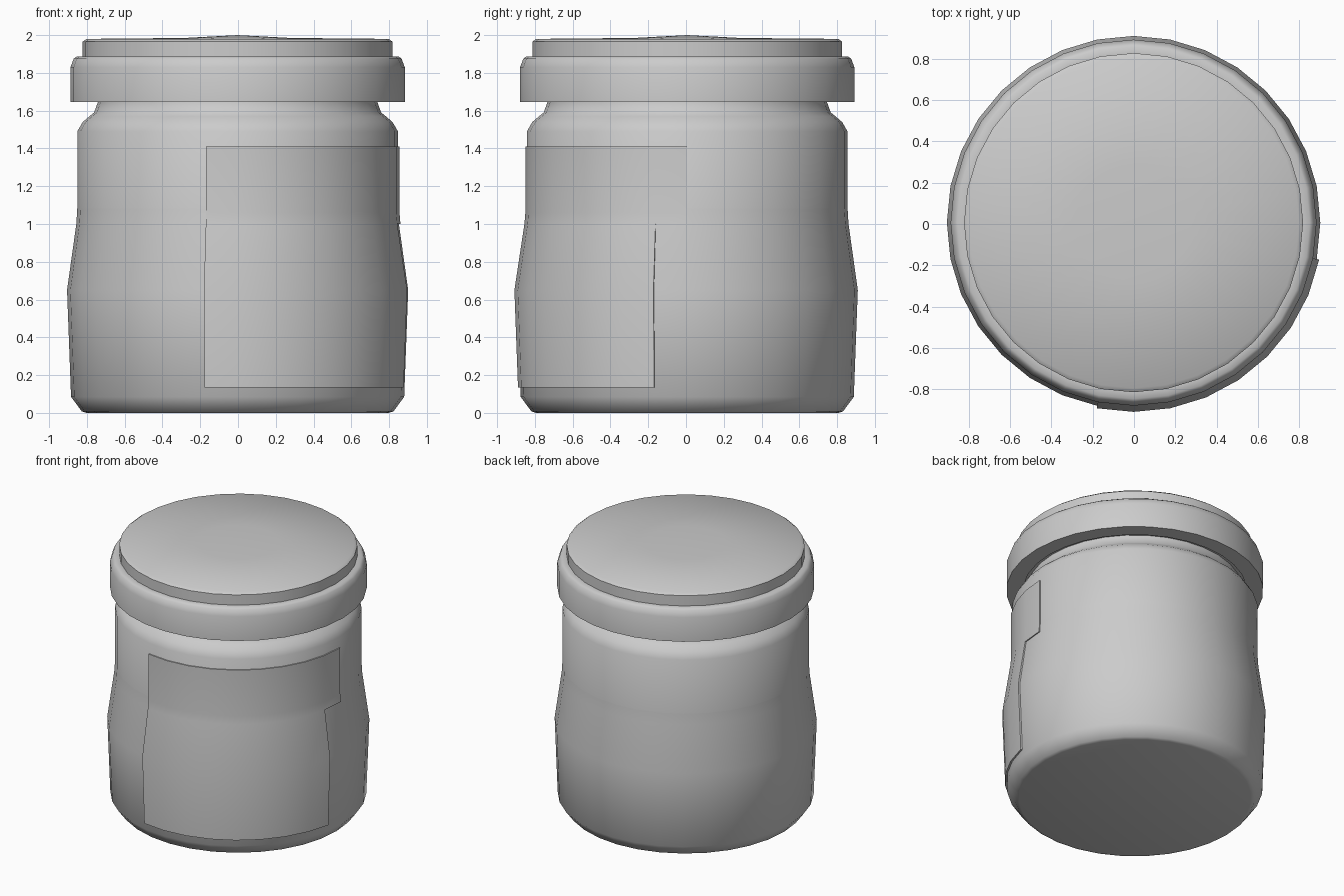
import bpy, bmesh, math

if "Cube" in bpy.data.objects:
    bpy.data.objects.remove(bpy.data.objects["Cube"])

CX, CY, SEG = -0.002, 0.0065, 32
STEP = 2 * math.pi / SEG


def point(r, z, i):
    return (CX + r * math.cos(i * STEP), CY + r * math.sin(i * STEP), z)


def finish(name, bm, angle=40):
    bmesh.ops.remove_doubles(bm, verts=bm.verts, dist=1e-5)
    bmesh.ops.recalc_face_normals(bm, faces=bm.faces)
    me = bpy.data.meshes.new(name)
    bm.to_mesh(me)
    bm.free()
    ob = bpy.data.objects.new(name, me)
    bpy.context.collection.objects.link(ob)
    bpy.ops.object.select_all(action='DESELECT')
    ob.select_set(True)
    bpy.context.view_layer.objects.active = ob
    bpy.ops.object.shade_smooth_by_angle(angle=math.radians(angle))
    return ob


def sweep(bm, profile, start, end):
    """Revolve (radius, z) points between two segment indices."""
    for i in range(start, end):
        for (r0, z0), (r1, z1) in zip(profile, profile[1:]):
            pts = [point(r0, z0, i)]
            if r0 > 0:
                pts.append(point(r0, z0, i + 1))
            if r1 > 0:
                pts.append(point(r1, z1, i + 1))
            pts.append(point(r1, z1, i))
            bm.faces.new([bm.verts.new(p) for p in pts])


def lathe(name, profile, angle=50):
    bm = bmesh.new()
    sweep(bm, profile, 0, SEG)
    return finish(name, bm, angle)


# Straight jar wall with rounded shoulder and neck
lathe("jar_body", [(0, 0.02), (0.78, 0.02), (0.849, 0.12), (0.849, 1.49),
                   (0.82, 1.54), (0.785, 1.57), (0.76, 1.59),
                   (0.74, 1.645), (0.74, 1.75), (0, 1.75)])

# Bulging lower jar, blending into the straight wall
lathe("jar_bulge", [(0, 0), (0.80, 0), (0.825, 0.008), (0.882, 0.085),
                    (0.903, 0.65), (0.854, 1.0), (0.846, 1.13), (0, 1.13)])

# Lid with wide rim and raised, slightly domed top
lathe("lid", [(0, 1.66), (0.77, 1.66), (0.77, 1.645), (0.885, 1.645),
              (0.885, 1.83), (0.868, 1.875), (0.852, 1.887), (0.82, 1.887),
              (0.82, 1.965), (0.80, 1.98), (0.28, 1.985), (0, 2.0)])

# Wrap-around label, whose upper part runs one facet further
label_bm = bmesh.new()
lower = [(0.896, 0.135), (0.915, 0.65), (0.862, 1.0)]
upper = [(0.862, 1.0), (0.857, 1.06), (0.857, 1.41)]
back = 0.025
for prof, end in ((lower, -1), (upper, 0)):
    sweep(label_bm, prof, -9, end)
    for (r0, z0), (r1, z1) in zip(prof, prof[1:]):
        for i in (-9, end):
            label_bm.faces.new([label_bm.verts.new(p) for p in (
                point(r0, z0, i), point(r1, z1, i),
                point(r1 - back, z1, i), point(r0 - back, z0, i))])
sweep(label_bm, [(0.857, 1.41), (0.857 - back, 1.41)], -9, 0)
sweep(label_bm, [(0.896 - back, 0.135), (0.896, 0.135)], -9, -1)
sweep(label_bm, [(0.862 - back, 1.0), (0.862, 1.0)], -1, 0)
finish("label", label_bm)
